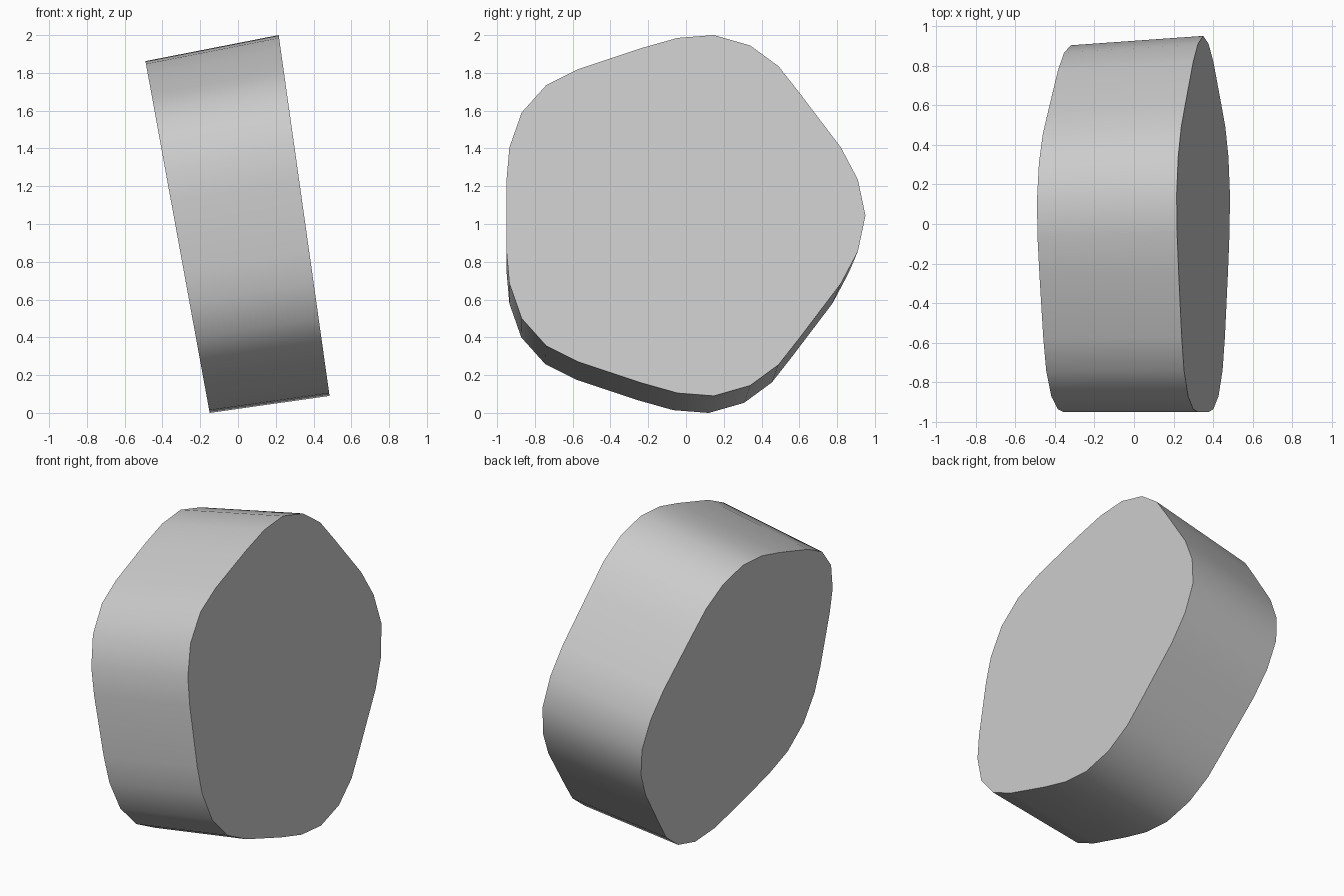
import bpy, bmesh, math

if "Cube" in bpy.data.objects:
    bpy.data.objects.remove(bpy.data.objects["Cube"], do_unlink=True)

grey = bpy.data.materials.new("plain grey")
grey.use_nodes = True
colour = (0.6, 0.6, 0.6, 1)
grey.diffuse_color = colour
grey.node_tree.nodes["Principled BSDF"].inputs["Base Color"].default_value = colour

# Upper half of the rounded pentagon outline: (y, height above its middle)
half = [(0.95, 0), (0.91, 0.19), (0.82, 0.36), (0.60, 0.65), (0.49, 0.79),
        (0.34, 0.9), (0.148, 0.955), (-0.045, 0.94), (-0.24, 0.885),
        (-0.57, 0.775), (-0.74, 0.69), (-0.87, 0.545), (-0.935, 0.36),
        (-0.95, 0.19)]
outline = half + [(y, -h) for y, h in reversed(half[1:])]


def cap_ring(bm, x, lean, middle, scale_y, scale_z):
    """One tilted end of the block."""
    return [bm.verts.new((x - lean * h, -0.95 + (y + 0.95) * scale_y,
                          middle + h * scale_z)) for y, h in outline]


# Leaning, slightly tapered block
bm = bmesh.new()
wide = cap_ring(bm, 0.35, 0.141, 1.045, 1, 1)
narrow = cap_ring(bm, -0.32, 0.178, 0.931, 0.975, 0.975)
bm.faces.new(wide)
bm.faces.new(narrow[::-1])
for i in range(len(outline)):
    j = (i + 1) % len(outline)
    bm.faces.new((wide[i], narrow[i], narrow[j], wide[j]))
bmesh.ops.recalc_face_normals(bm, faces=bm.faces)
mesh = bpy.data.meshes.new("rounded_block")
bm.to_mesh(mesh)
bm.free()
mesh.materials.append(grey)
block = bpy.data.objects.new("rounded_block", mesh)
bpy.context.collection.objects.link(block)

# Smooth rim with crisp cap edges
bpy.context.view_layer.objects.active = block
block.select_set(True)
bpy.ops.object.shade_smooth_by_angle(angle=math.radians(40))
